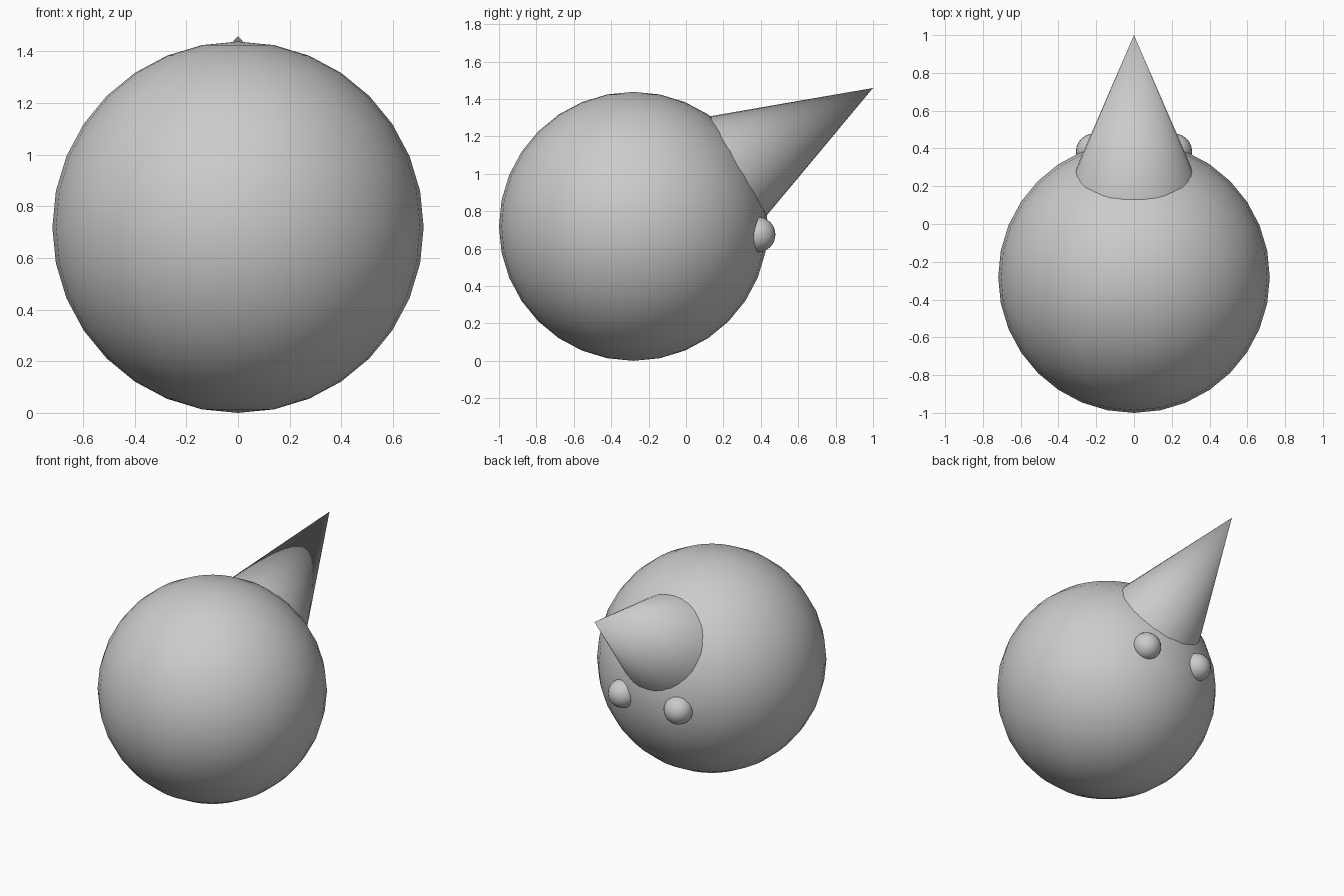
import bpy
import math
from mathutils import Vector

if "Cube" in bpy.data.objects:
    bpy.data.objects.remove(bpy.data.objects["Cube"])

R = 0.719
CENTRE = Vector((0, 1 - 1.281 - 1 + 1, R))   # ball centre, y = -0.281

grey = bpy.data.materials.new("light_grey")
grey.diffuse_color = (0.6, 0.6, 0.6, 1)
grey.use_nodes = True
grey.node_tree.nodes["Principled BSDF"].inputs["Base Color"].default_value = grey.diffuse_color


def finish(name, angle):
    ob = bpy.context.object
    ob.name = name
    ob.data.materials.append(grey)
    bpy.ops.object.shade_smooth_by_angle(angle=math.radians(angle))
    return ob


# Body ball
bpy.ops.mesh.primitive_uv_sphere_add(segments=32, ring_count=16, radius=R, location=CENTRE)
finish("body", 40)

# Cone beak, pointing backwards and 30 degrees up from the ball centre
axis = Vector((0, math.cos(math.radians(30)), math.sin(math.radians(30))))
tip, depth = 1.479, 0.98
bpy.ops.mesh.primitive_cone_add(
    vertices=32, radius1=0.36, radius2=0, depth=depth,
    location=CENTRE + axis * (tip - depth / 2),
    rotation=axis.to_track_quat('Z', 'Y').to_euler())
finish("beak", 40)

# Pair of half-sunk eyes under the beak
for side, label in ((-1, "left"), (1, "right")):
    bpy.ops.mesh.primitive_uv_sphere_add(
        segments=32, ring_count=16, radius=0.094, location=(side * 0.213, 0.384, 0.675))
    finish("eye_" + label, 40)
